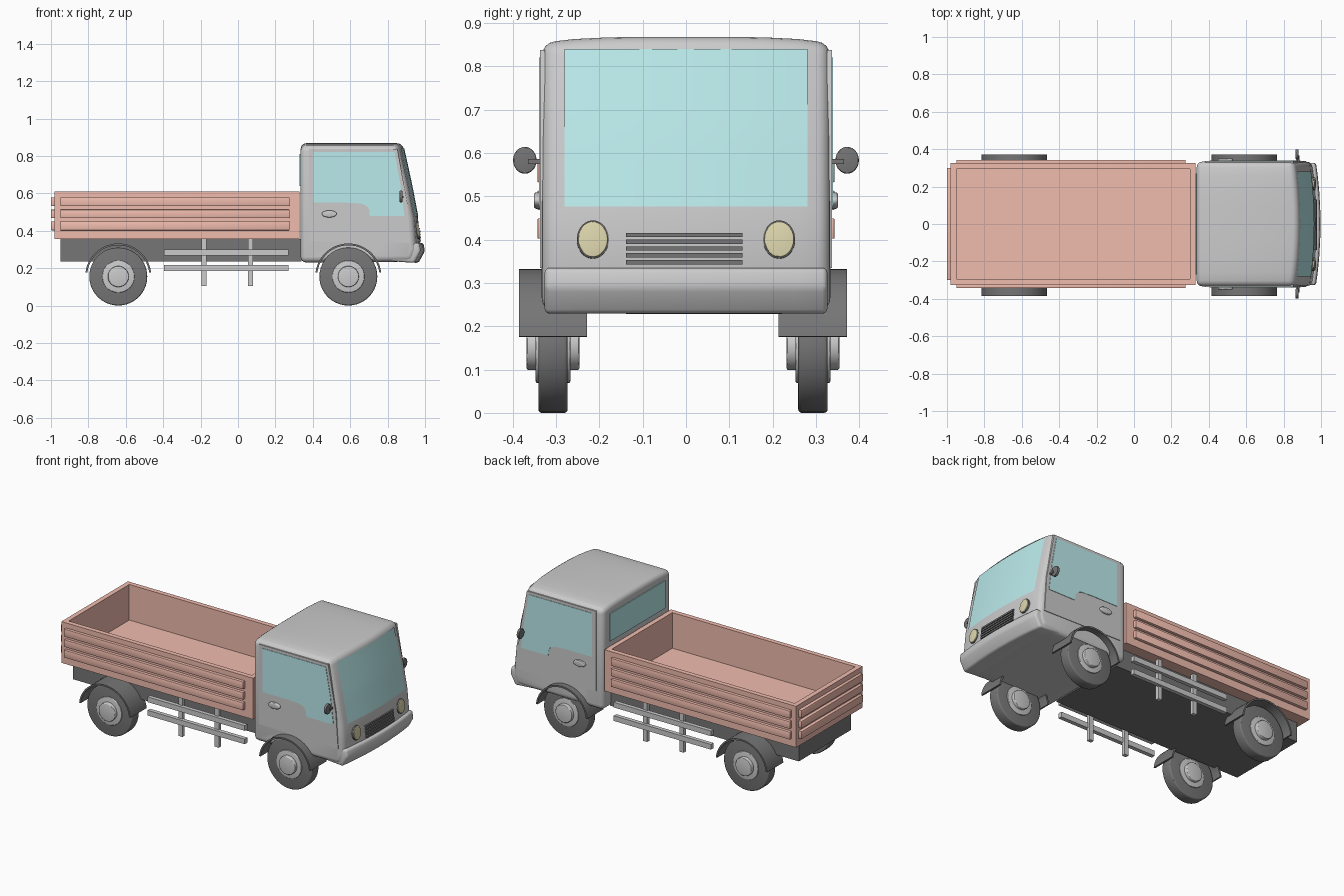
import bpy, bmesh, math
from mathutils import Matrix, Vector

if "Cube" in bpy.data.objects:
    bpy.data.objects.remove(bpy.data.objects["Cube"])


def material(name, rgb):
    m = bpy.data.materials.new(name)
    m.diffuse_color = (*rgb, 1)
    m.use_nodes = True
    m.node_tree.nodes["Principled BSDF"].inputs["Base Color"].default_value = m.diffuse_color
    return m


ORANGE = material("bed_paint", (0.87, 0.50, 0.42))
GLASS = material("glass", (0.50, 0.83, 0.84))
DARK = material("black_rubber", (0.18, 0.18, 0.18))
LAMP = material("lamp", (0.72, 0.67, 0.42))
YC = -0.007  # the running gear sits slightly off centre


def finish(name, bm, mat=None, bevel=0, segs=3):
    bmesh.ops.recalc_face_normals(bm, faces=bm.faces)
    if bevel:
        edges = [e for e in bm.edges if e.calc_face_angle(0) > 0.6]
        bmesh.ops.bevel(bm, geom=edges, offset=bevel, segments=segs,
                        profile=0.5, affect='EDGES', clamp_overlap=True)
    me = bpy.data.meshes.new(name)
    bm.to_mesh(me)
    bm.free()
    ob = bpy.data.objects.new(name, me)
    bpy.context.collection.objects.link(ob)
    if mat:
        me.materials.append(mat)
    return ob


def box(name, x, y, z, mat=None, bevel=0):
    bm = bmesh.new()
    bmesh.ops.create_cube(bm, size=1)
    for v in bm.verts:
        for i, (a, b) in enumerate((x, y, z)):
            v.co[i] = (a + b) / 2 + v.co[i] * (b - a)
    return finish(name, bm, mat, bevel, 2)


def disc(name, c, r1, r2, depth, axis, mat=None, bevel=0, tilt=0):
    """Elliptic cylinder; r1 is the horizontal radius, r2 the vertical one."""
    bm = bmesh.new()
    bmesh.ops.create_cone(bm, cap_ends=True, segments=40, radius1=1, radius2=1, depth=1)
    for v in bm.verts:
        u, w, d = v.co.x * r1, v.co.y * r2, v.co.z * depth
        v.co = (u, d, w) if axis == 'Y' else (d, u, w)
    bm.transform(Matrix.Translation(c) @ Matrix.Rotation(tilt, 4, 'Y'))
    return finish(name, bm, mat, bevel, 3)


def loft(name, pts, ys, shape=None, mat=None, bevel=0, segs=3):
    """Sweep an (x, z) outline along y, with an optional warp."""
    bm = bmesh.new()
    rings = []
    for y in ys:
        rings.append([bm.verts.new(shape(x, y, z) if shape else (x, y, z)) for x, z in pts])
    n = len(pts)
    for a, b in zip(rings, rings[1:]):
        for i in range(n):
            bm.faces.new((a[i], a[(i + 1) % n], b[(i + 1) % n], b[i]))
    bm.faces.new(rings[0])
    bm.faces.new(rings[-1])
    return finish(name, bm, mat, bevel, segs)


# Cargo bed: open box with an inset, sunk top
bm = bmesh.new()
bmesh.ops.create_cube(bm, size=1)
for v in bm.verts:
    v.co = (-0.325 + v.co.x * 1.31, v.co.y * 0.65, 0.4825 + v.co.z * 0.255)
top = max(bm.faces, key=lambda f: f.calc_center_median().z)
bmesh.ops.inset_region(bm, faces=[top], thickness=0.042)
sunk = bmesh.ops.extrude_face_region(bm, geom=[top])
bmesh.ops.translate(bm, vec=(0, 0, -0.22),
                    verts=[g for g in sunk["geom"] if isinstance(g, bmesh.types.BMVert)])
if top.is_valid:
    bm.faces.remove(top)
finish("cargo_bed", bm, ORANGE)

# Slats on the sides and tailgate
for i, (z0, z1) in enumerate(((0.402, 0.449), (0.468, 0.513), (0.532, 0.579))):
    for s in (-1, 1):
        box(f"side_slat_{i}", (-0.95, 0.275), sorted((s * 0.32, s * 0.343)), (z0, z1), ORANGE, 0.003)
    box(f"tailgate_slat_{i}", (-1.0, -0.975), (-0.30, 0.30), (z0, z1), ORANGE, 0.003)

# Chassis
box("chassis", (-0.95, 0.34), (-0.255, 0.255), (0.235, 0.356), DARK)

# Cab shell, with crowned roof and bowed front
FRONT = [(0.978, 0.30), (0.962, 0.47), (0.93, 0.64), (0.88, 0.868)]


def front_x(z, y=0):
    for (xa, za), (xb, zb) in zip(FRONT, FRONT[1:]):
        if z <= zb:
            break
    return xa + (xb - xa) * (z - za) / (zb - za) - 0.025 * (y / 0.333) ** 2


def warp(x, y, z):
    t = y / 0.333
    if x > 0.8:
        x -= 0.025 * t * t
    if z > 0.8:
        z -= 0.014 * t ** 4
    return (x, y, z)


YS = (-0.333, -0.26, -0.18, -0.09, 0, 0.09, 0.18, 0.26, 0.333)
cab = loft("cab", [(0.335, 0.23), (0.335, 0.868)] + FRONT[::-1] + [(0.955, 0.235)],
           YS, warp, None, 0.03, 4)

# Wheel arch cut through the cab
arch = disc("arch_cutter", (0.59, 0, 0.155), 0.178, 0.178, 1.0, 'Y')
arch.hide_render = True
arch.hide_set(True)
cut = cab.modifiers.new("arch", 'BOOLEAN')
cut.object, cut.operation, cut.solver = arch, 'DIFFERENCE', 'EXACT'

# Front bumper
loft("bumper", [(0.785, 0.24), (0.785, 0.335), (0.992, 0.335), (0.999, 0.29), (0.965, 0.228)],
     [y * 0.98 for y in YS], warp, None, 0.012)


# Windscreen follows the bowed front
bm = bmesh.new()
bmesh.ops.create_grid(bm, x_segments=8, y_segments=8, size=1)
for v in bm.verts:
    y, z = v.co.x * 0.28, 0.658 + v.co.y * 0.182
    v.co = (front_x(z, y) + 0.003, y, z)
finish("windscreen", bm, GLASS)
box("rear_window", (0.329, 0.34), (-0.27, 0.27), (0.64, 0.81), GLASS)

# Doors, side windows, handles and mirrors
door = [(0.38, 0.345), (0.38, 0.838), (0.852, 0.838), (0.905, 0.55), (0.92, 0.335)]
window = [(0.405, 0.55), (0.405, 0.82), (0.837, 0.82), (0.868, 0.65), (0.89, 0.478),
          (0.705, 0.478), (0.702, 0.51), (0.69, 0.532), (0.66, 0.545), (0.58, 0.55)]
for s in (-1, 1):
    loft("door", door, (s * 0.325, s * 0.337))
    loft("side_window", window, (s * 0.325, s * 0.3395), None, GLASS)
    disc("door_handle", (0.488, s * 0.34, 0.49), 0.04, 0.019, 0.022, 'Y', None, 0.006)
    disc("mirror", (0.872, s * 0.372, 0.583), 0.027, 0.031, 0.016, 'X', DARK, 0.004)
    box("mirror_arm", (0.868, 0.885), sorted((s * 0.33, s * 0.365)), (0.574, 0.586), DARK)

# Headlights and grille
for s in (-1, 1):
    hx = front_x(0.4, 0.215)
    disc("headlight_rim", (hx, s * 0.215, 0.40), 0.037, 0.044, 0.012, 'X', DARK, 0, -0.09)
    disc("headlight", (hx + 0.002, s * 0.215, 0.40), 0.034, 0.041, 0.018, 'X', LAMP, 0.003, -0.09)
for i in range(5):
    z = 0.348 + i * 0.0157
    x = front_x(z)
    box(f"grille_bar_{i}", (x - 0.02, x + 0.006), (-0.138, 0.13), (z - 0.005, z + 0.005), DARK)

# Wheels and mudguards
ANG = [math.radians(7 + 166 * i / 24) for i in range(25)]
for label, x in (("front", 0.59), ("rear", -0.64)):
    arc = [(x + r * math.cos(a), 0.155 + r * math.sin(a))
           for r, seq in ((0.177, ANG), (0.167, ANG[::-1])) for a in seq]
    for s in (-1, 1):
        y = YC + s * 0.3
        c = (x, y, 0.155)
        disc(label + "_tyre", c, 0.155, 0.155, 0.068, 'Y', DARK, 0.008)
        disc(label + "_rim", c, 0.086, 0.086, 0.08, 'Y', None, 0.004)
        disc(label + "_hub", c, 0.056, 0.056, 0.122, 'Y', None, 0.005)
        bm = bmesh.new()
        inner = []
        # curved strip built as quads so the arc caps stay clean
        for yy in (y - 0.079, y + 0.079):
            inner.append([bm.verts.new((px, yy, pz)) for px, pz in arc])
        n = len(arc)
        for i in range(n):
            j = (i + 1) % n
            bm.faces.new((inner[0][i], inner[0][j], inner[1][j], inner[1][i]))
        for ring in inner:
            for i in range(24):
                bm.faces.new((ring[i], ring[i + 1], ring[n - 2 - i], ring[n - 1 - i]))
        finish(label + "_mudguard", bm, DARK)

# Side guards under the bed
for s in (-1, 1):
    for x in (-0.182, 0.067):
        box("guard_post", (x - 0.014, x + 0.014), sorted((s * 0.28, s * 0.303)), (0.105, 0.358))
    for z in (0.2, 0.283):
        box("guard_rail", (-0.395, 0.27), sorted((s * 0.295, s * 0.32)), (z - 0.016, z + 0.016))

# Smooth shading with sharp edges kept
meshes = [o for o in bpy.context.collection.objects if o.type == 'MESH' and o is not arch]
for o in meshes:
    o.select_set(True)
bpy.context.view_layer.objects.active = cab
bpy.ops.object.shade_smooth_by_angle(angle=math.radians(30))
